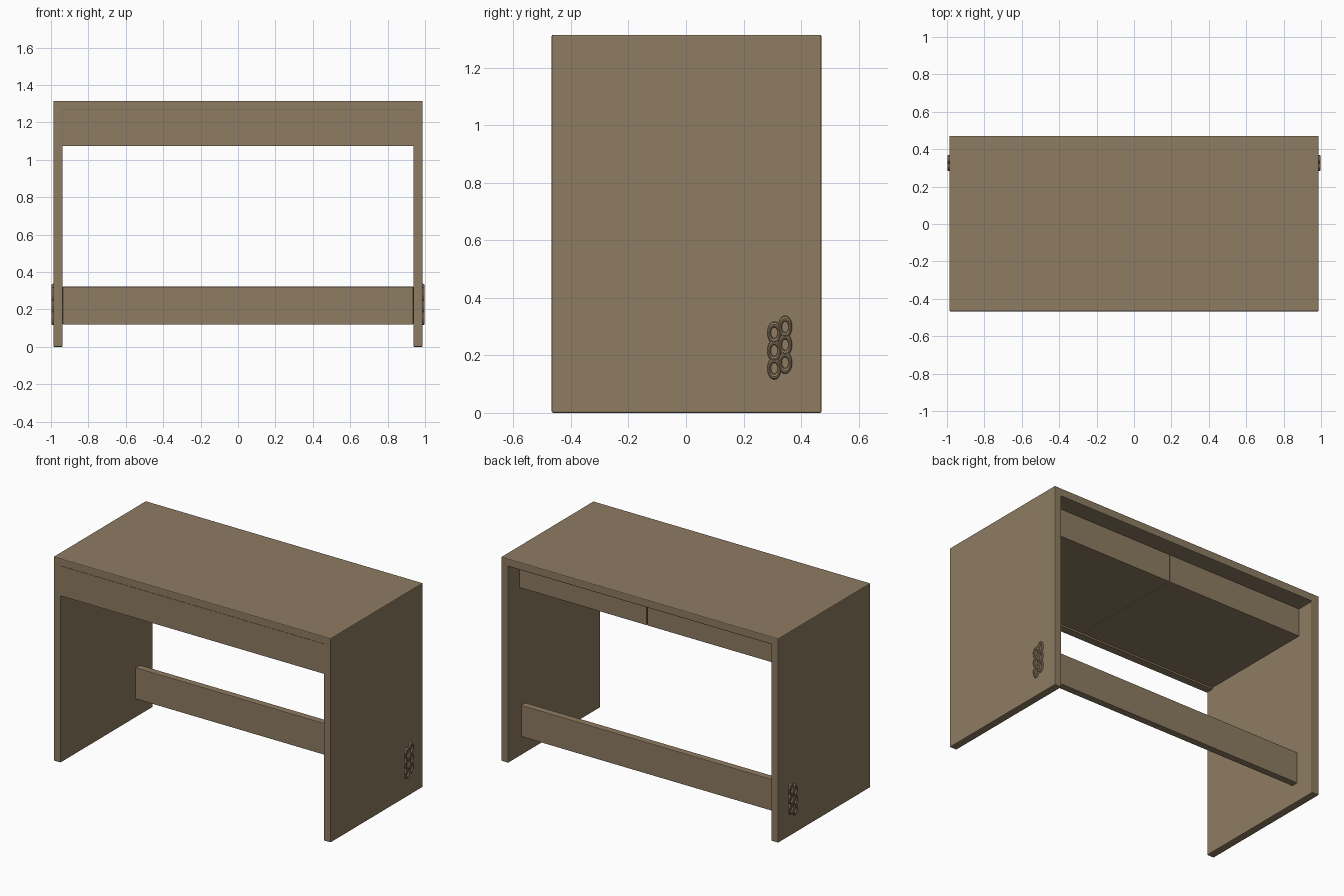
import bpy
import bmesh
from math import pi

cube = bpy.data.objects.get("Cube")
if cube:
    bpy.data.objects.remove(cube, do_unlink=True)

# Overall desk dimensions
HALF_W, FRONT, BACK, HEIGHT, BOARD = 0.987, -0.467, 0.471, 1.315, 0.05
INNER = HALF_W - BOARD
UNDER = HEIGHT - BOARD

wood = bpy.data.materials.new("brown wood")
wood.use_nodes = True
wood.diffuse_color = (0.27, 0.2, 0.122, 1)
wood.node_tree.nodes["Principled BSDF"].inputs["Base Color"].default_value = wood.diffuse_color


def finish(name, bm, bevel=0.0):
    """Turn a bmesh into a wooden object with softly eased edges."""
    bmesh.ops.recalc_face_normals(bm, faces=bm.faces)
    mesh = bpy.data.meshes.new(name)
    bm.to_mesh(mesh)
    bm.free()
    mesh.materials.append(wood)
    obj = bpy.data.objects.new(name, mesh)
    bpy.context.collection.objects.link(obj)
    if bevel:
        mod = obj.modifiers.new("eased edges", 'BEVEL')
        mod.width, mod.segments = bevel, 2
    return obj


def board(name, low, high, bevel=0.003):
    """Box between two opposite corners."""
    bm = bmesh.new()
    bmesh.ops.create_cube(bm, size=1)
    for v in bm.verts:
        v.co = [(a + b) / 2 + c * (b - a) for a, b, c in zip(low, high, v.co)]
    return finish(name, bm, bevel)


# Desktop and both side panels: one arch profile run from front to back
profile = [(-HALF_W, 0), (-HALF_W, HEIGHT), (HALF_W, HEIGHT), (HALF_W, 0),
           (INNER, 0), (INNER, UNDER), (-INNER, UNDER), (-INNER, 0)]
bm = bmesh.new()
face = bm.faces.new([bm.verts.new((x, FRONT, z)) for x, z in profile])
run = bmesh.ops.extrude_face_region(bm, geom=[face])["geom"]
bmesh.ops.translate(bm, vec=(0, BACK - FRONT, 0),
                    verts=[g for g in run if isinstance(g, bmesh.types.BMVert)])
finish("desktop_and_side_panels", bm, 0.005)

# Front apron, flush with the panels and the top
board("front_apron", (-INNER - 0.002, FRONT, 1.075), (INNER + 0.002, FRONT + BOARD, UNDER + 0.002), 0)

# Two drawer boxes behind the apron, with a narrow seam between them
SEAM = 0.03
for name, x0, x1 in (("right_drawer_box", -INNER, SEAM - 0.003),
                     ("left_drawer_box", SEAM + 0.003, INNER)):
    board(name, (x0, FRONT + BOARD, 1.085), (x1, 0.355, UNDER), 0.002)

# Low stretcher between the panels
board("stretcher", (-INNER, 0.295, 0.12), (INNER, 0.34, 0.322))

# Raised oval rings on the outside of each panel, where the stretcher joins it
for side, x in (("left", HALF_W), ("right", -HALF_W)):
    for column, y, start in ((0, 0.307, 0.155), (1, 0.345, 0.175)):
        for row in range(3):
            bpy.ops.mesh.primitive_torus_add(
                major_radius=0.02, minor_radius=0.007, major_segments=20, minor_segments=8,
                location=(x, y, start + row * 0.062), rotation=(0, pi / 2, 0))
            ring = bpy.context.object
            ring.name = f"{side}_joint_ring_{column}_{row}"
            ring.scale = (1.45, 0.9, 1.6)
            ring.data.materials.append(wood)
            bpy.ops.object.shade_smooth_by_angle()
